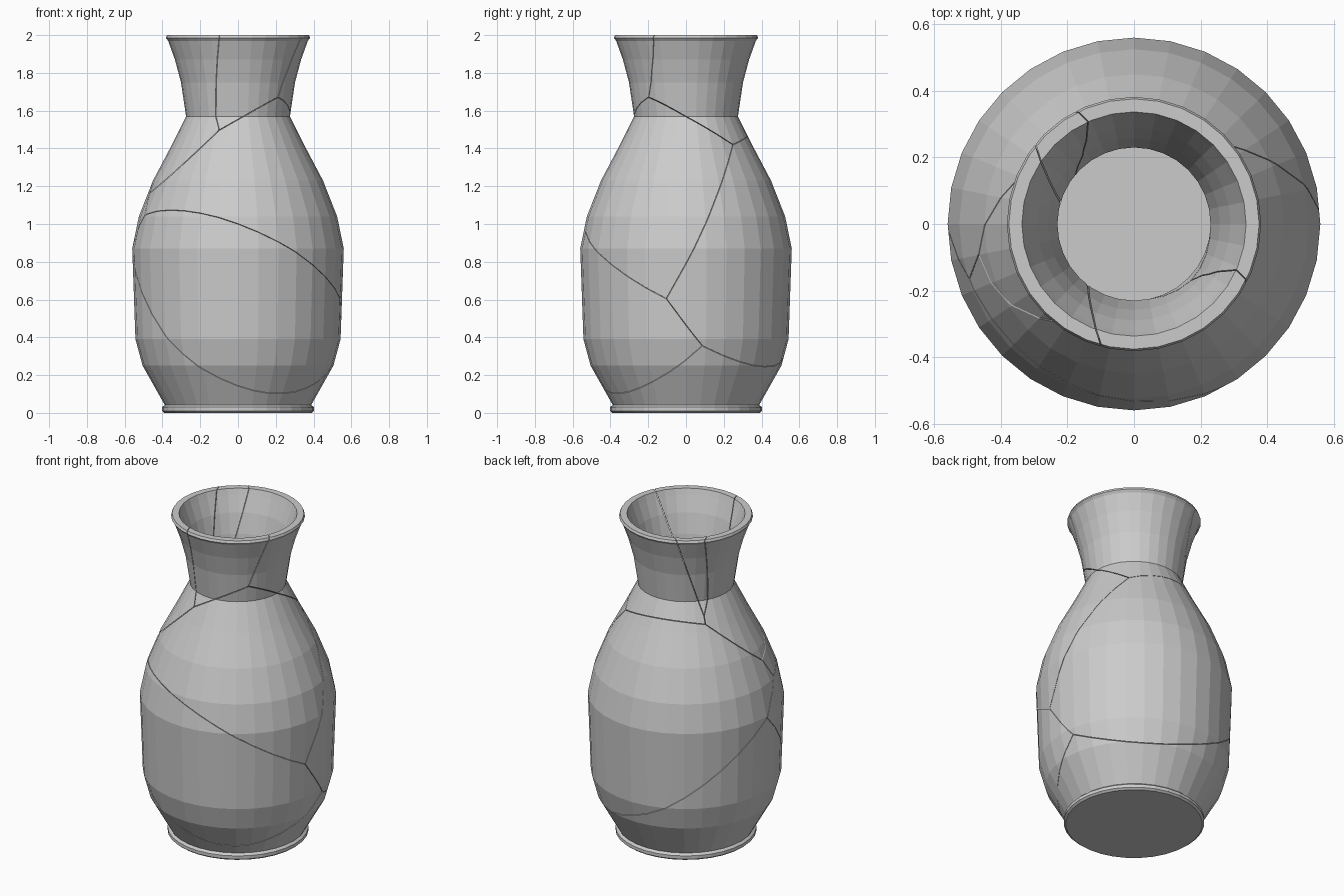
import bpy, bmesh
from math import cos, sin, tau
from mathutils import Vector

if "Cube" in bpy.data.objects:
    bpy.data.objects.remove(bpy.data.objects["Cube"])

SIDES = 32
GAP = 0.0015

# Closed wall profile (radius, height): outside going up, then inside going down
OUTER = [(0.39, 0.0), (0.402, 0.01), (0.402, 0.03), (0.388, 0.042), (0.505, 0.25),
         (0.543, 0.39), (0.56, 0.87), (0.525, 1.04), (0.45, 1.23), (0.355, 1.41),
         (0.275, 1.57), (0.302, 1.75), (0.334, 1.87), (0.37, 1.97), (0.382, 1.985), (0.376, 2.0)]
INNER = [(0.337, 2.0), (0.325, 1.965), (0.29, 1.87), (0.258, 1.75), (0.23, 1.575),
         (0.31, 1.39), (0.405, 1.21), (0.48, 1.03), (0.513, 0.87), (0.497, 0.40),
         (0.46, 0.265), (0.36, 0.07)]

# Shards: each one is where its linear field (gradient, offset) is the largest
SHARDS = {
    "shard_front_lower": ((0.0, 0.0, 0.0), 0.0),
    "shard_front_upper": ((0.42, 0.44, 1.05), -0.816),
    "shard_back": ((0.26, 1.0, 0.75), -0.49),
    "shard_base": ((-0.18, 0.31, -0.33), 0.185),
    "shard_neck_left": ((-0.15, 0.391, 1.652), -1.788),
    "shard_neck_front": ((0.07, 0.463, 1.662), -1.76),
    "shard_neck_back": ((0.33, 0.723, 1.54), -1.56),
}


def lathe_vase():
    """Solid vase with thick walls, flat base and flat inside floor."""
    bm = bmesh.new()
    rings = [[bm.verts.new((r * cos(tau * i / SIDES), r * sin(tau * i / SIDES), z))
              for i in range(SIDES)] for r, z in OUTER + INNER]
    for a, b in zip(rings, rings[1:]):
        for i in range(SIDES):
            j = (i + 1) % SIDES
            bm.faces.new((a[i], a[j], b[j], b[i]))
    bm.faces.new(rings[0][::-1])
    bm.faces.new(rings[-1])
    return bm


def cut_and_cap(bm, point, normal):
    """Remove everything on the normal's side and close the cut."""
    cut = bmesh.ops.bisect_plane(bm, geom=bm.verts[:] + bm.edges[:] + bm.faces[:], dist=1e-6,
                                 plane_co=point, plane_no=normal, clear_outer=True)
    edges = [e for e in cut["geom_cut"]
             if isinstance(e, bmesh.types.BMEdge) and e.is_valid and e.is_boundary]
    if edges:
        bmesh.ops.triangle_fill(bm, edges=edges, normal=normal, use_beauty=True)


# Break the vase into its shards
for name, (grad, off) in SHARDS.items():
    bm = lathe_vase()
    for other, (grad2, off2) in SHARDS.items():
        if other == name:
            continue
        n = Vector(grad2) - Vector(grad)
        dist = (off - off2) / n.length - GAP
        n.normalize()
        cut_and_cap(bm, n * dist, n)
    bmesh.ops.remove_doubles(bm, verts=bm.verts[:], dist=1e-5)
    bmesh.ops.recalc_face_normals(bm, faces=bm.faces[:])
    mesh = bpy.data.meshes.new(name)
    bm.to_mesh(mesh)
    bm.free()
    bpy.context.collection.objects.link(bpy.data.objects.new(name, mesh))
